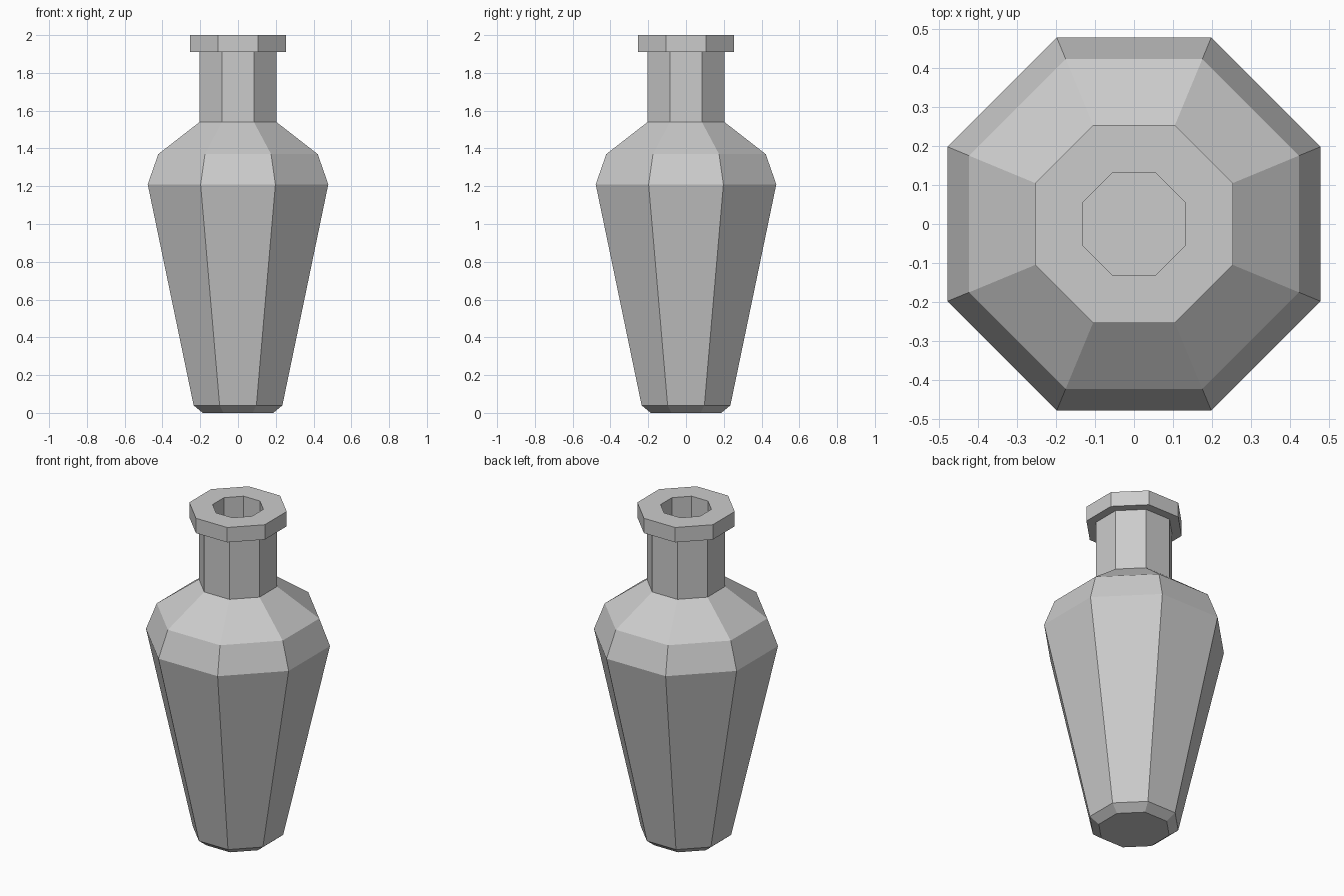
import bpy, bmesh
from math import cos, sin, pi

cube = bpy.data.objects.get("Cube")
if cube:
    bpy.data.objects.remove(cube, do_unlink=True)

SIDES = 8

# Grey glaze
glaze = bpy.data.materials.new("grey_glaze")
glaze.use_nodes = True
grey = (0.6, 0.6, 0.6, 1.0)
glaze.diffuse_color = grey
glaze.node_tree.nodes["Principled BSDF"].inputs["Base Color"].default_value = grey


def lathe(name, profile):
    """Faceted solid from (distance to flat side, height) points, capped at both ends."""
    bm = bmesh.new()
    rings = []
    for flat, z in profile:
        r = flat / cos(pi / SIDES)
        angles = [(i + 0.5) * 2 * pi / SIDES for i in range(SIDES)]
        rings.append([bm.verts.new((r * cos(a), r * sin(a), z)) for a in angles])
    for low, high in zip(rings, rings[1:]):
        for i in range(SIDES):
            j = (i + 1) % SIDES
            bm.faces.new((low[i], low[j], high[j], high[i]))
    bm.faces.new(rings[0][::-1])
    bm.faces.new(rings[-1])
    bmesh.ops.recalc_face_normals(bm, faces=bm.faces)
    mesh = bpy.data.meshes.new(name)
    bm.to_mesh(mesh)
    bm.free()
    mesh.materials.append(glaze)
    obj = bpy.data.objects.new(name, mesh)
    bpy.context.collection.objects.link(obj)
    return obj


# Chamfered foot, flared body, shoulder, neck, lip and the sunken mouth
lathe("vase", [
    (0.187, 0.0), (0.235, 0.04),      # foot
    (0.478, 1.21), (0.422, 1.37),     # body
    (0.203, 1.54), (0.203, 1.91),     # shoulder and neck
    (0.253, 1.91), (0.253, 2.0),      # lip
    (0.132, 2.0), (0.132, 1.54),      # mouth
])
